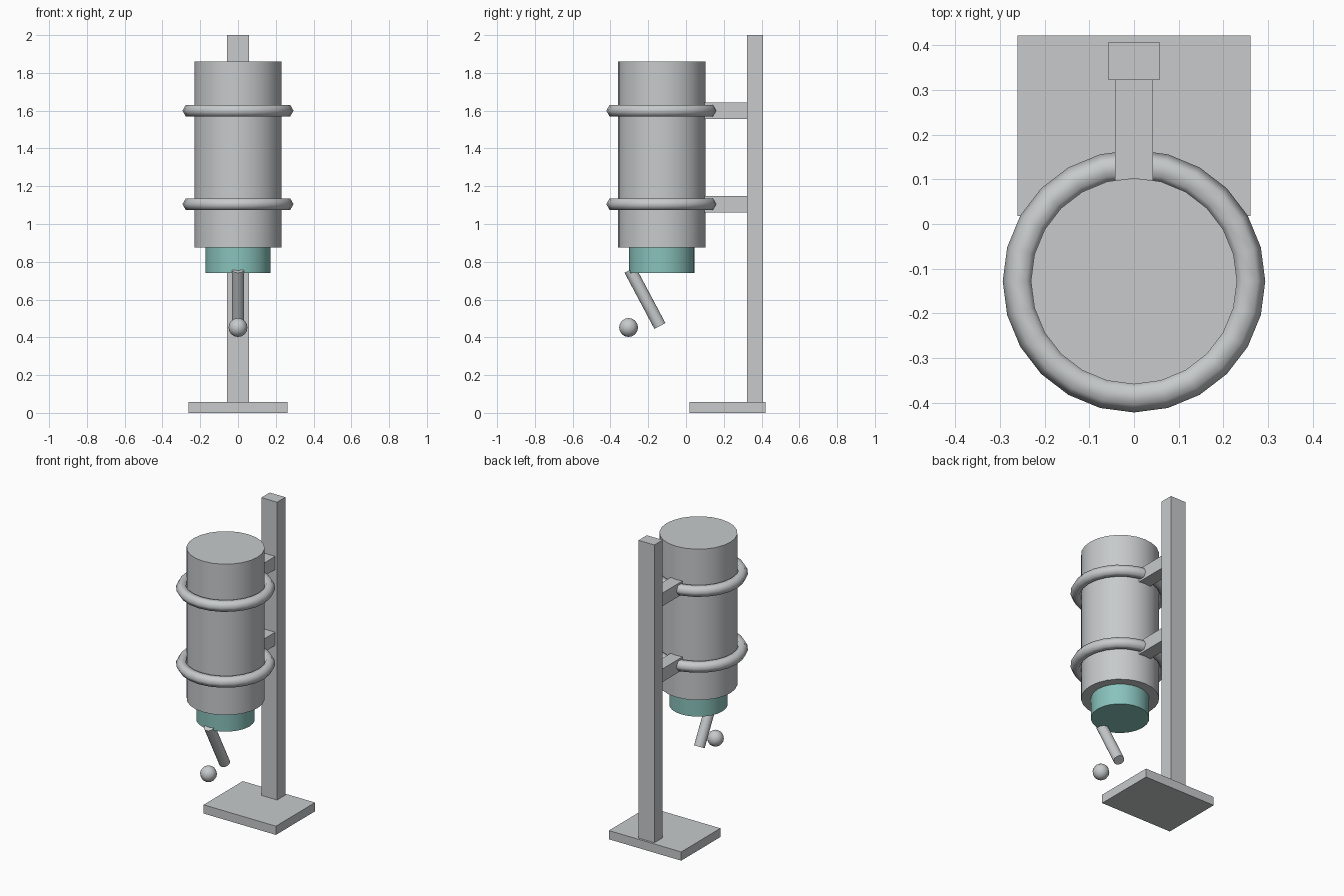
import bpy, math
from mathutils import Vector

if "Cube" in bpy.data.objects:
    bpy.data.objects.remove(bpy.data.objects["Cube"])


def make_material(name, rgb):
    m = bpy.data.materials.new(name)
    m.diffuse_color = (*rgb, 1)
    m.use_nodes = True
    m.node_tree.nodes["Principled BSDF"].inputs["Base Color"].default_value = m.diffuse_color
    return m


GREY = make_material("light grey", (0.57, 0.59, 0.60))
TEAL = make_material("soft teal", (0.25, 0.54, 0.50))
CY = -0.128  # y of the bottle axis


def finish(name, mat, smooth=None):
    o = bpy.context.object
    o.name = name
    o.data.materials.append(mat)
    if smooth:
        bpy.ops.object.shade_smooth_by_angle(angle=math.radians(smooth))
    return o


def box(name, lo, hi):
    lo, hi = Vector(lo), Vector(hi)
    bpy.ops.mesh.primitive_cube_add(size=1, location=(lo + hi) / 2)
    o = finish(name, GREY)
    o.scale = hi - lo
    return o


def cylinder(name, a, b, r, mat, sides):
    a, b = Vector(a), Vector(b)
    bpy.ops.mesh.primitive_cylinder_add(vertices=sides, radius=r, depth=(b - a).length,
                                        location=(a + b) / 2)
    o = finish(name, mat, 35)
    o.rotation_euler = (b - a).to_track_quat('Z', 'Y').to_euler()
    return o


# Stand
box("base_plate", (-0.261, 0.018, 0), (0.261, 0.422, 0.057))
box("post", (-0.057, 0.322, 0.05), (0.057, 0.408, 2.0))

# Bottle, cap and spout tube
cylinder("bottle", (0, CY, 0.875), (0, CY, 1.86), 0.231, GREY, 24)
cylinder("cap", (0, CY, 0.74), (0, CY, 0.88), 0.173, TEAL, 24)
cylinder("spout_tube", (0, -0.138, 0.46), (0, -0.296, 0.757), 0.033, GREY, 16)

# Ball below the spout
bpy.ops.mesh.primitive_uv_sphere_add(segments=12, ring_count=8, radius=0.05,
                                     location=(0, -0.304, 0.452))
finish("ball", GREY, 60)

# Holding rings with brackets to the post
for label, z in (("lower", 1.105), ("upper", 1.6)):
    bpy.ops.mesh.primitive_torus_add(location=(0, CY, z), major_segments=24, minor_segments=6,
                                     major_radius=0.259, minor_radius=0.035)
    finish(label + "_ring", GREY, 65)
    box(label + "_bracket", (-0.043, 0.06, z - 0.043), (0.043, 0.33, z + 0.043))
